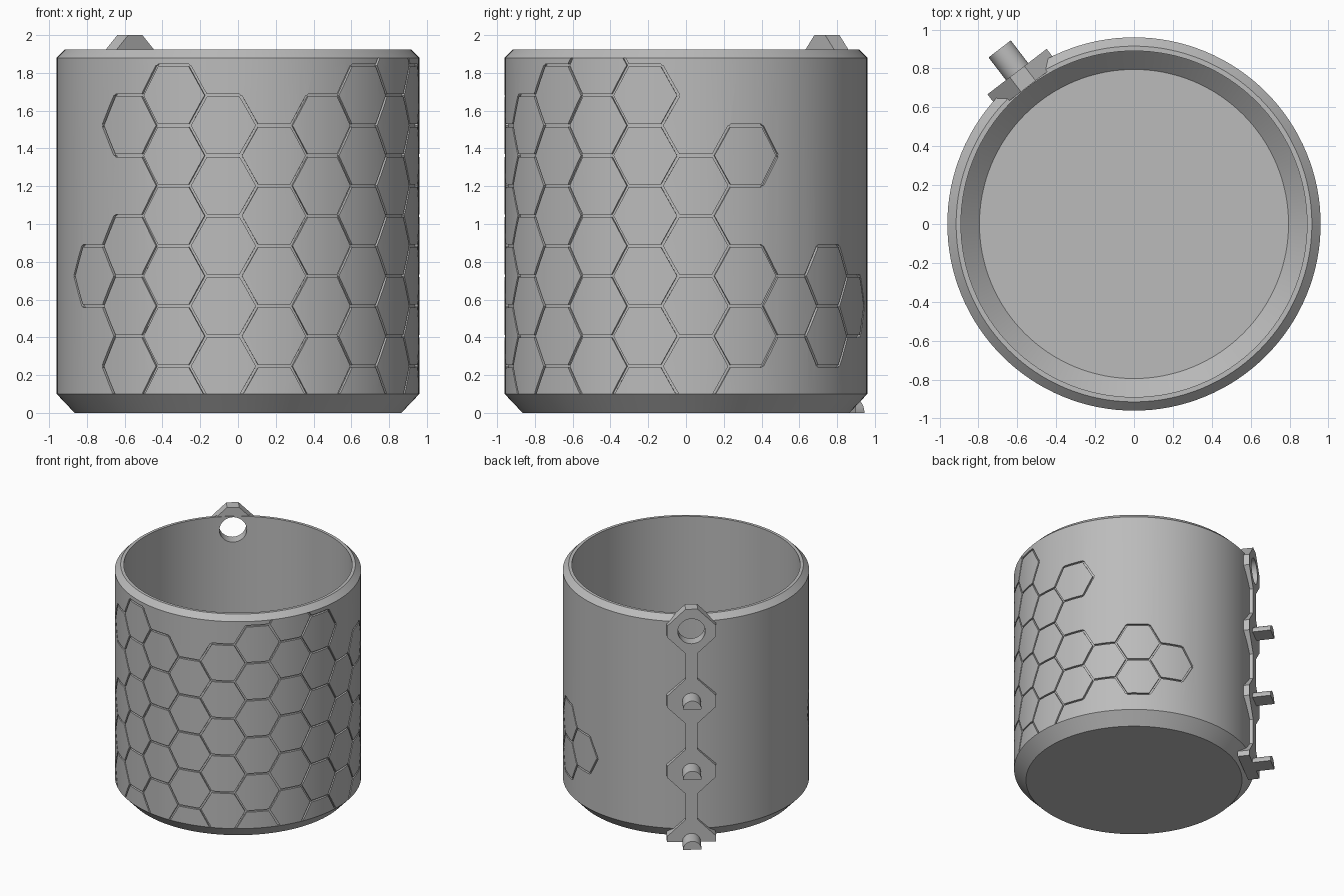
import bpy, bmesh
from math import radians, sin, cos, pi
from mathutils import Vector

if "Cube" in bpy.data.objects:
    bpy.data.objects.remove(bpy.data.objects["Cube"])

GREY = (0.5, 0.5, 0.5, 1)
mat = bpy.data.materials.new("plain_grey")
mat.use_nodes = True
mat.diffuse_color = GREY
mat.node_tree.nodes["Principled BSDF"].inputs["Base Color"].default_value = GREY

RADIUS = 0.96
STRAP_ANGLE = radians(127.5)
STRAP_HEIGHTS = [0, 0.603, 1.207, 1.81]


def make_object(name, bm, turn=0):
    bmesh.ops.recalc_face_normals(bm, faces=bm.faces)
    mesh = bpy.data.meshes.new(name)
    bm.to_mesh(mesh)
    bm.free()
    mesh.materials.append(mat)
    ob = bpy.data.objects.new(name, mesh)
    ob.rotation_euler.z = turn
    bpy.context.collection.objects.link(ob)
    return ob


def select_only(ob):
    bpy.ops.object.select_all(action='DESELECT')
    ob.select_set(True)
    bpy.context.view_layer.objects.active = ob


def carve(ob, cutter):
    select_only(ob)
    mod = ob.modifiers.new("cut", 'BOOLEAN')
    mod.operation = 'DIFFERENCE'
    mod.solver = 'EXACT'
    mod.object = cutter
    bpy.ops.object.modifier_apply(modifier=mod.name)


def extrude_outline(name, outline, near, far):
    """Outline in the strap's own plane, pushed outward along its local x."""
    bm = bmesh.new()
    face = bm.faces.new([bm.verts.new((near, y, z)) for y, z in outline])
    new = bmesh.ops.extrude_face_region(bm, geom=[face], use_keep_orig=True)["geom"]
    bmesh.ops.translate(bm, vec=(far - near, 0, 0),
                        verts=[v for v in new if isinstance(v, bmesh.types.BMVert)])
    return make_object(name, bm, STRAP_ANGLE)


# Cup body: lathed wall with chamfered foot, rim and inner floor
profile = [(0, 0), (0.865, 0), (RADIUS, 0.1), (RADIUS, 1.88), (0.915, 1.925),
           (0.89, 1.925), (0.89, 0.17), (0.795, 0.075), (0, 0.075)]
bm = bmesh.new()
verts = [bm.verts.new((r, 0, z)) for r, z in profile]
edges = [bm.edges.new(pair) for pair in zip(verts, verts[1:])]
bmesh.ops.spin(bm, geom=verts + edges, axis=(0, 0, 1), cent=(0, 0, 0),
               angle=2 * pi, steps=128)
bmesh.ops.remove_doubles(bm, verts=bm.verts, dist=0.0005)
cup = make_object("cup_body", bm)

# Honeycomb cells, column by column around the wall: height steps
cells = {-3: [4], -2: [1, 3, 5, 9], -1: range(0, 11, 2), 0: range(1, 10, 2),
         1: range(0, 9, 2), 2: range(1, 10, 2), 3: range(0, 11, 2),
         4: range(1, 12, 2), 5: range(0, 11, 2), 6: range(1, 8, 2),
         7: [2, 4, 8], 8: [3], 9: [2, 4], 10: [3]}
COLUMN = radians(16.3) * RADIUS
STEP = 0.1593

# Lay out a flat hexagon grid with shared corners
bm = bmesh.new()
corners = {}


def corner(i, j):
    if (i, j) not in corners:
        corners[i, j] = bm.verts.new((i * COLUMN / 3, 0.088 + j * STEP, 0))
    return corners[i, j]


hexes = {}
for k in range(-4, 12):
    for j in range(-2, 14):
        if (k + j) % 2:
            ring = [(2, 0), (1, 1), (-1, 1), (-2, 0), (-1, -1), (1, -1)]
            face = bm.faces.new([corner(3 * k + a, j + b) for a, b in ring])
            hexes[face] = j in cells.get(k, [])

# Inset every cell; keep the border strips that touch a chosen cell
bm.normal_update()
bmesh.ops.inset_individual(bm, faces=list(hexes), thickness=0.008)
chosen = {}
for face in bm.faces:
    if face not in hexes:
        chosen[face] = any(hexes.get(n, False) for e in face.edges for n in e.link_faces)
drop = [f for f in bm.faces if f in hexes or not
        any(chosen.get(n, False) for e in f.edges for n in e.link_faces)]
bmesh.ops.delete(bm, geom=drop, context='FACES')
for height, side in ((0.102, -1), (1.878, 1)):
    bmesh.ops.bisect_plane(bm, geom=bm.verts[:] + bm.edges[:] + bm.faces[:],
                           plane_co=(0, height, 0), plane_no=(0, side, 0), clear_outer=True)

# Thicken the network and wrap it round the wall
new = bmesh.ops.extrude_face_region(bm, geom=bm.faces[:], use_keep_orig=True)["geom"]
bmesh.ops.translate(bm, vec=(0, 0, 0.06),
                    verts=[v for v in new if isinstance(v, bmesh.types.BMVert)])
for v in bm.verts:
    angle = v.co.x / RADIUS + radians(-94.7)
    r = RADIUS - 0.015 + v.co.z
    v.co = Vector((r * cos(angle), r * sin(angle), v.co.y))
grooves = make_object("groove_cutter", bm)
carve(cup, grooves)

# Strap: eight-sided pads joined by a narrow strip
WIDE, NARROW = 0.192, 0.047
side = []
for z in STRAP_HEIGHTS:
    side += [(NARROW, z - 0.19), (WIDE, z - NARROW), (WIDE, z + NARROW), (NARROW, z + 0.19)]
side = [(WIDE, 0)] + side[2:]
strap = extrude_outline("strap", side + [(-y, z) for y, z in reversed(side)], 0.893, 0.988)

# Hole through the top pad and the wall
circle = [(0.107 * cos(a * pi / 24), STRAP_HEIGHTS[-1] + 0.107 * sin(a * pi / 24))
          for a in range(48)]
hole = extrude_outline("hole_cutter", circle, 0.7, 1.2)
carve(cup, hole)
carve(strap, hole)

# Half-round pegs on the lower pads
parts = [cup, strap]
for n, z in enumerate(STRAP_HEIGHTS[:3]):
    arc = [(0.072 * cos(a * pi / 20), z + 0.072 * sin(a * pi / 20)) for a in range(21)]
    parts.append(extrude_outline(f"peg_{n + 1}", arc, 0.95, 1.135))

for ob in parts:
    select_only(ob)
    bpy.ops.object.shade_smooth_by_angle(angle=radians(25))
for cutter in (grooves, hole):
    bpy.data.objects.remove(cutter)
